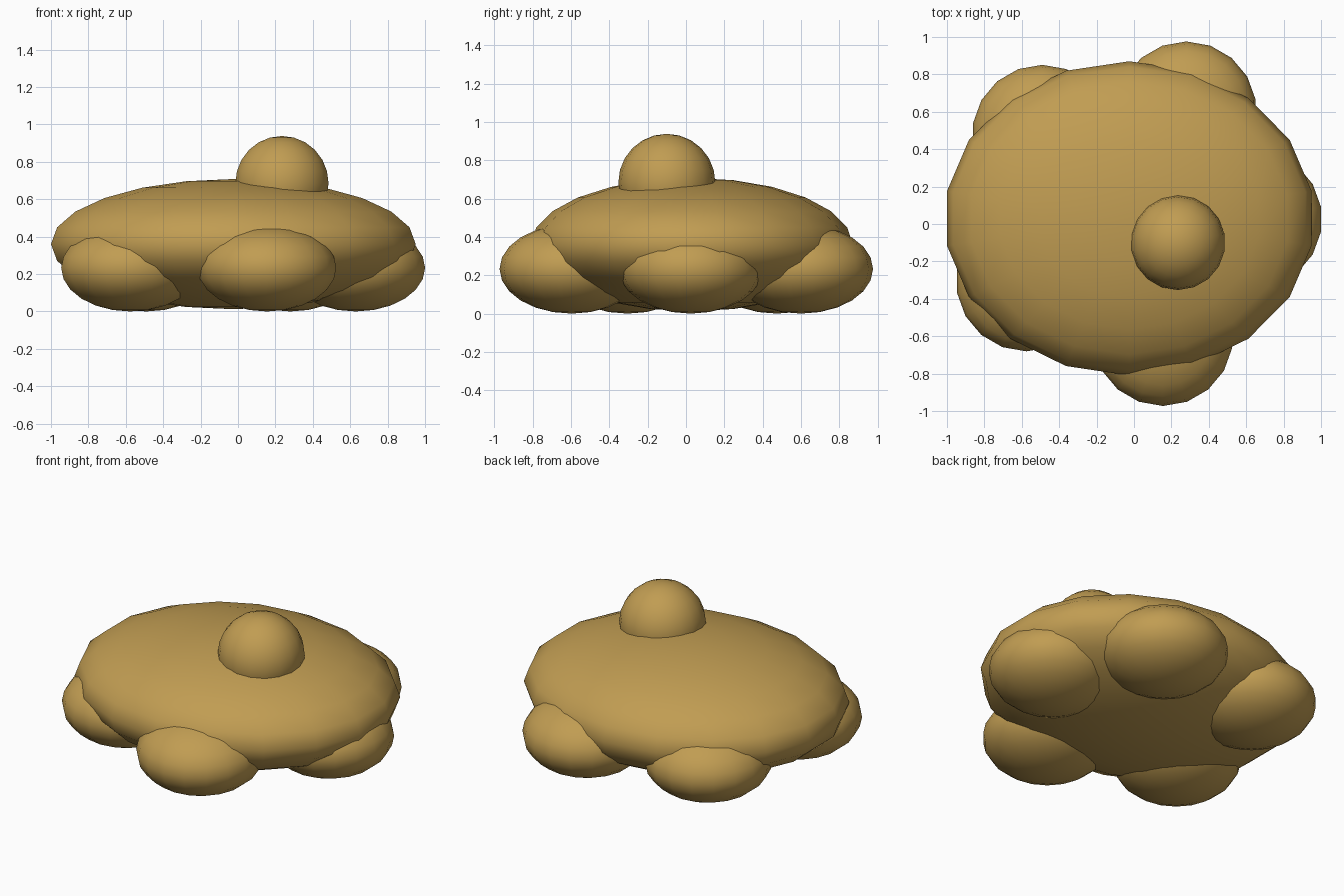
import bpy
import bmesh
from mathutils import Vector

cube = bpy.data.objects.get("Cube")
if cube:
    bpy.data.objects.remove(cube, do_unlink=True)

# One tan colour for everything
tan = bpy.data.materials.new("tan")
color = (0.53, 0.335, 0.085, 1)
tan.use_nodes = True
tan.diffuse_color = color
bsdf = next(n for n in tan.node_tree.nodes if n.type == 'BSDF_PRINCIPLED')
bsdf.inputs["Base Color"].default_value = color
bsdf.inputs["Roughness"].default_value = 0.8


def ellipsoid(name, center, radii):
    """Smooth ellipsoid with a vertex column on the front and back."""
    bm = bmesh.new()
    bmesh.ops.create_uvsphere(bm, u_segments=18, v_segments=12, radius=1)
    bmesh.ops.scale(bm, vec=Vector(radii), verts=bm.verts)
    for face in bm.faces:
        face.smooth = True
    mesh = bpy.data.meshes.new(name)
    bm.to_mesh(mesh)
    bm.free()
    mesh.materials.append(tan)
    obj = bpy.data.objects.new(name, mesh)
    obj.location = center
    bpy.context.collection.objects.link(obj)
    return obj


# Flattened body with a round head on top
ellipsoid("body", (-0.025, 0.03, 0.36), (0.99, 0.84, 0.348))
ellipsoid("head", (0.235, -0.10, 0.685), (0.253, 0.253, 0.253))

# Five flattened feet around the rim
feet = {
    "front_foot": (0.155, -0.597),
    "left_foot": (0.63, 0.025),
    "back_left_foot": (0.28, 0.60),
    "back_right_foot": (-0.49, 0.475),
    "front_right_foot": (-0.575, -0.305),
}
for name, (x, y) in feet.items():
    ellipsoid(name, (x, y, 0.233), (0.376, 0.376, 0.233))
